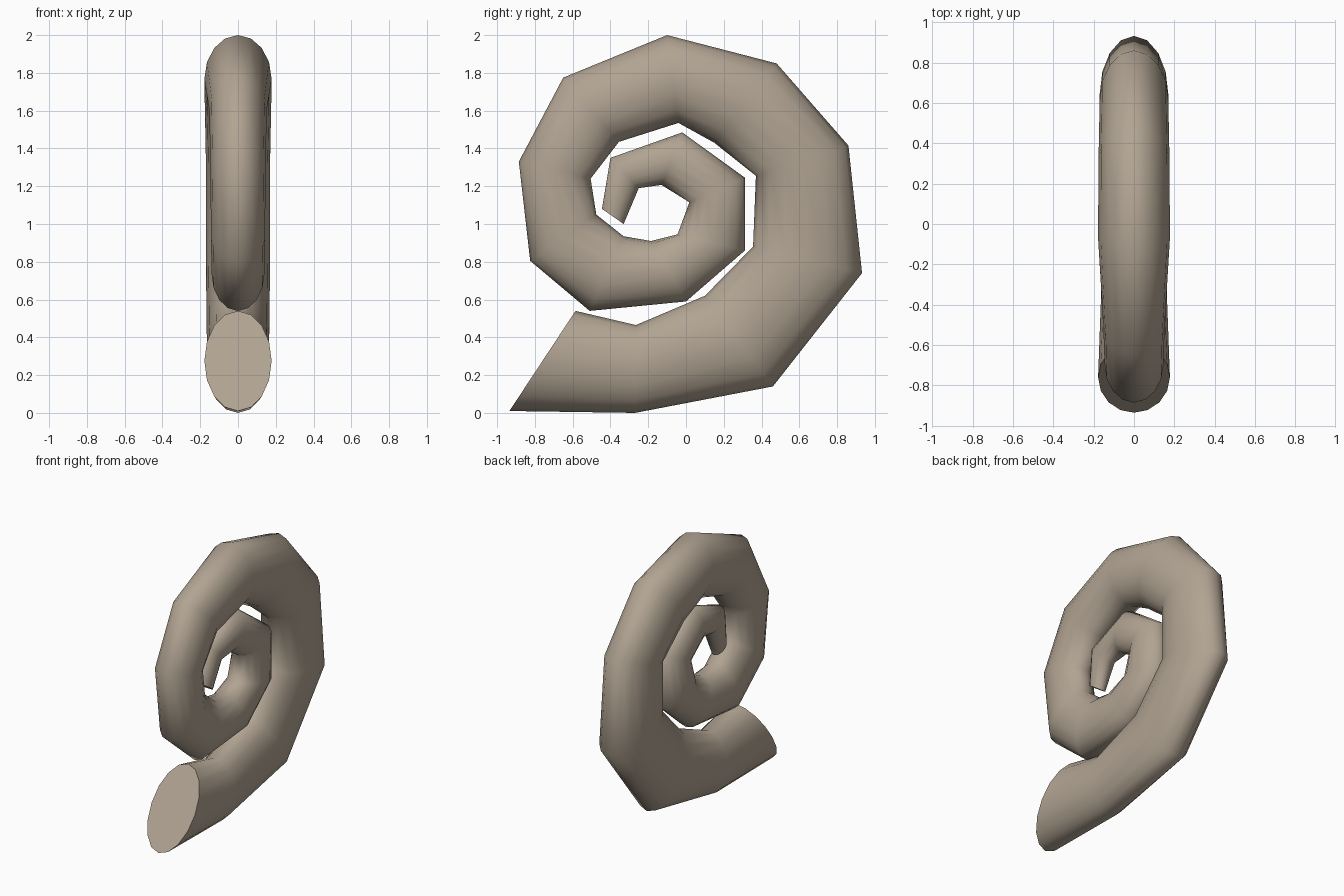
import bpy, bmesh, math
from mathutils import Vector

if "Cube" in bpy.data.objects:
    bpy.data.objects.remove(bpy.data.objects["Cube"])

SIDES = 16

# Each rib of the coil: outer (y, z), inner (y, z), half width in x
RIBS = [
    (-0.935, 0.01, -0.585, 0.54, 0.178),
    (-0.27, 0.0, -0.265, 0.465, 0.16),
    (0.46, 0.14, 0.10, 0.62, 0.165),
    (0.932, 0.74, 0.355, 0.88, 0.17),
    (0.86, 1.415, 0.37, 1.255, 0.17),
    (0.48, 1.85, 0.15, 1.43, 0.176),
    (-0.10, 2.0, -0.04, 1.535, 0.178),
    (-0.65, 1.775, -0.355, 1.435, 0.152),
    (-0.885, 1.33, -0.505, 1.24, 0.146),
    (-0.825, 0.805, -0.475, 1.05, 0.143),
    (-0.51, 0.54, -0.33, 0.935, 0.14),
    (0.0, 0.59, -0.185, 0.91, 0.135),
    (0.312, 0.86, -0.045, 0.945, 0.13),
    (0.312, 1.245, 0.018, 1.115, 0.122),
    (-0.02, 1.485, -0.13, 1.207, 0.105),
    (-0.40, 1.35, -0.25, 1.19, 0.08),
    (-0.445, 1.08, -0.33, 1.0, 0.05),
]

bm = bmesh.new()


def rib_loop(oy, oz, iy, iz, half):
    """Elliptical mitred cross-section between the outer and inner edge."""
    outer, inner = Vector((0, oy, oz)), Vector((0, iy, iz))
    mid, arm = (outer + inner) / 2, (outer - inner) / 2
    angles = [2 * math.pi * k / SIDES for k in range(SIDES)]
    return [bm.verts.new(mid + arm * math.cos(a) + Vector((half * math.sin(a), 0, 0)))
            for a in angles]


# Tube skin and end caps
loops = [rib_loop(*r) for r in RIBS]
for a, b in zip(loops, loops[1:]):
    for k in range(SIDES):
        n = (k + 1) % SIDES
        bm.faces.new((a[k], a[n], b[n], b[k])).smooth = True
caps = [bm.faces.new(loops[0]), bm.faces.new(loops[-1])]
for cap in caps:
    for e in cap.edges:
        e.smooth = False
bmesh.ops.recalc_face_normals(bm, faces=bm.faces)

mesh = bpy.data.meshes.new("spiral_coil")
bm.to_mesh(mesh)
bm.free()

tan = bpy.data.materials.new("warm tan")
tan.diffuse_color = (0.44, 0.37, 0.29, 1)
tan.use_nodes = True
tan.node_tree.nodes["Principled BSDF"].inputs["Base Color"].default_value = tan.diffuse_color
mesh.materials.append(tan)
coil = bpy.data.objects.new("spiral_coil", mesh)
bpy.context.collection.objects.link(coil)
